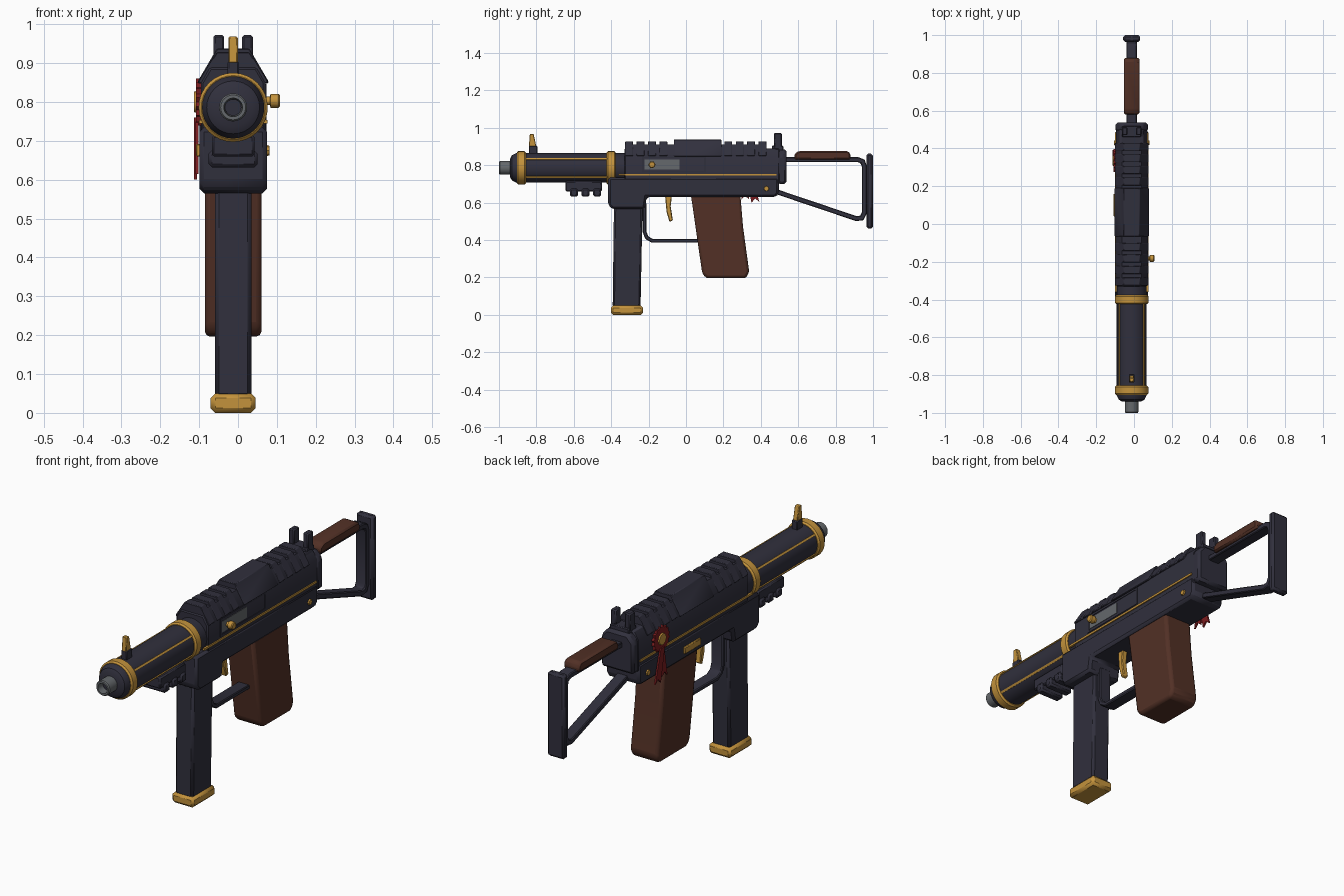
import bpy, bmesh, math
from mathutils import Vector

old = bpy.data.objects.get("Cube")
if old:
    bpy.data.objects.remove(old)

CX = -0.0125   # centre plane of the body
AXIS_Z = 0.786  # barrel height


def material(name, r, g, b):
    m = bpy.data.materials.new(name)
    m.use_nodes = True
    m.diffuse_color = (r, g, b, 1)
    m.node_tree.nodes["Principled BSDF"].inputs["Base Color"].default_value = (r, g, b, 1)
    return m


NAVY = material("dark navy metal", 0.030, 0.029, 0.046)
GOLD = material("gold trim", 0.55, 0.29, 0.045)
WOOD = material("dark brown wood", 0.085, 0.030, 0.019)
STEEL = material("grey steel", 0.13, 0.14, 0.15)
RED = material("red ribbon", 0.20, 0.012, 0.014)


def finish(name, bm, mat, bevel=0.0, segments=1):
    bmesh.ops.recalc_face_normals(bm, faces=bm.faces)
    me = bpy.data.meshes.new(name)
    bm.to_mesh(me)
    bm.free()
    me.materials.append(mat)
    ob = bpy.data.objects.new(name, me)
    bpy.context.collection.objects.link(ob)
    for p in me.polygons:
        p.use_smooth = True
    me.set_sharp_from_angle(angle=math.radians(32))
    if bevel:
        b = ob.modifiers.new("Bevel", "BEVEL")
        b.width, b.segments = bevel, segments
        b.limit_method = "ANGLE"
    return ob


def prism(name, points, lo, hi, axis, mat, bevel=0.0, segments=1):
    """Extrude an outline: (y, z) points along x, or (x, z) points along y."""
    bm = bmesh.new()
    place = (lambda a, b: (lo, a, b)) if axis == "x" else (lambda a, b: (a, lo, b))
    face = bm.faces.new([bm.verts.new(place(a, b)) for a, b in points])
    new = bmesh.ops.extrude_face_region(bm, geom=[face])["geom"]
    shift = Vector((hi - lo, 0, 0)) if axis == "x" else Vector((0, hi - lo, 0))
    bmesh.ops.translate(bm, vec=shift, verts=[v for v in new if isinstance(v, bmesh.types.BMVert)])
    return finish(name, bm, mat, bevel, segments)


def side(name, points, half, mat, bevel=0.0, segments=1):
    return prism(name, points, CX - half, CX + half, "x", mat, bevel, segments)


def box(name, x, y, z, mat, bevel=0.0):
    return prism(name, [(y[0], z[0]), (y[1], z[0]), (y[1], z[1]), (y[0], z[1])], *x, "x", mat, bevel)


def mid(half):
    return (CX - half, CX + half)


def lathe(name, profile, mat, sides=32, origin=(CX, 0, AXIS_Z), axis="y"):
    """Revolve (position along axis, radius) points."""
    bm = bmesh.new()
    rings = []
    for t, r in profile:
        ring = []
        for i in range(sides):
            a = math.tau * i / sides
            u, v = r * math.cos(a), r * math.sin(a)
            p = Vector((u, t, v)) if axis == "y" else Vector((t, u, v))
            ring.append(bm.verts.new(p + Vector(origin)))
        rings.append(ring)
    for a, b in zip(rings, rings[1:]):
        for i in range(sides):
            j = (i + 1) % sides
            bm.faces.new((a[i], a[j], b[j], b[i]))
    bm.faces.new(rings[0])
    bm.faces.new(rings[-1])
    return finish(name, bm, mat)


def strap(name, path, thick, half, mat, bevel=0.004):
    """Flat bar following a (y, z) path, mitred at the bends."""
    pts = [Vector(p) for p in path]
    left, right = [], []
    for i, p in enumerate(pts):
        d1 = (p - pts[i - 1]).normalized() if i else (pts[1] - p).normalized()
        d2 = (pts[i + 1] - p).normalized() if i < len(pts) - 1 else d1
        n = Vector((-d1.y - d2.y, d1.x + d2.x)).normalized()
        w = thick / 2 / max(0.5, n.dot(Vector((-d1.y, d1.x))))
        left.append(p + n * w)
        right.append(p - n * w)
    return side(name, [tuple(p) for p in left + right[::-1]], half, mat, bevel)


# Barrel, rings and muzzle
lathe("barrel_shroud", [(-0.88, 0.079), (-0.3, 0.079)], NAVY)
lathe("front_cap", [(-0.94, 0.05), (-0.93, 0.068), (-0.905, 0.08), (-0.89, 0.08)], NAVY)
lathe("muzzle", [(-0.92, 0.036), (-0.995, 0.036), (-1.0, 0.032), (-1.0, 0.024), (-0.96, 0.021)], STEEL)
lathe("bore", [(-0.965, 0.021), (-0.962, 0.021)], NAVY)
for name, y in (("front_ring", -0.88), ("rear_ring", -0.40)):
    lathe(name, [(y - 0.024, 0.082), (y - 0.017, 0.089), (y + 0.017, 0.089), (y + 0.024, 0.082)], GOLD)
for i, deg in enumerate((36, 144, 216, 324)):
    a = math.radians(deg)
    ob = box(f"barrel_stripe_{i}", (-0.004, 0.004), (-0.855, -0.42), (-0.005, 0.005), GOLD)
    ob.location = (CX + 0.079 * math.cos(a), 0, AXIS_Z + 0.079 * math.sin(a))
    ob.rotation_euler.y = -a

# Front sight
box("front_sight_base", mid(0.015), (-0.84, -0.795), (0.85, 0.905), NAVY, 0.004)
side("front_sight", [(-0.84, 0.9), (-0.80, 0.9), (-0.815, 0.968), (-0.835, 0.968)], 0.012, GOLD, 0.003)

# Lower accessory rail
box("under_rail", mid(0.055), (-0.645, -0.45), (0.66, 0.715), NAVY, 0.006)
for i in range(3):
    y = -0.62 + i * 0.062
    box(f"under_rail_tooth_{i}", mid(0.063), (y, y + 0.042), (0.632, 0.675), NAVY, 0.008)

# Receiver
side("lower_receiver", [(-0.417, 0.735), (-0.417, 0.59), (-0.395, 0.565), (-0.22, 0.565), (-0.21, 0.63),
                        (0.48, 0.63), (0.497, 0.65), (0.497, 0.735)], 0.087, NAVY, 0.012)


def section(half, low, high, chamfer, top):
    return [(CX - half, low), (CX + half, low), (CX + half, high - chamfer),
            (CX + top, high), (CX - top, high), (CX - half, high - chamfer)]


prism("upper_receiver", section(0.083, 0.70, 0.89, 0.04, 0.06), -0.33, 0.5, "y", NAVY, 0.006)
prism("rear_cap", section(0.086, 0.70, 0.885, 0.035, 0.055), 0.488, 0.538, "y", NAVY, 0.012)
for s in (-1, 1):
    x = CX + s * 0.083
    box(f"body_stripe_{s}", (x - 0.005, x + 0.005), (-0.36, 0.485), (0.744, 0.754), GOLD)
    lathe(f"pin_{s}", [(-0.005, 0.015), (0.005, 0.012)] if s > 0 else [(-0.005, 0.012), (0.005, 0.015)],
          GOLD, 8, (CX + s * 0.089, 0.43, 0.675), "x")

# Top rail: low base, central hump and teeth
prism("rail_base", section(0.086, 0.85, 0.912, 0.056, 0.052), -0.325, 0.43, "y", NAVY)
prism("rail_hump", section(0.091, 0.848, 0.937, 0.084, 0.042), -0.065, 0.19, "y", NAVY, 0.005)
for start in (-0.325, 0.205):
    for i in range(4):
        y = start + i * 0.061
        prism("rail_tooth", section(0.089, 0.85, 0.928, 0.073, 0.042), y, y + 0.042, "y", NAVY, 0.004)

# Rear sight
box("rear_sight_base", mid(0.05), (0.46, 0.52), (0.87, 0.905), NAVY, 0.004)
for s in (-1, 1):
    x = CX + s * 0.037
    box(f"rear_sight_post_{s}", (x - 0.014, x + 0.014), (0.47, 0.513), (0.89, 0.972), NAVY, 0.005)

# Ejection port with bolt and charging knob
port = CX + 0.083
for name, y, z in (("port_top", (-0.235, 0.107), (0.838, 0.846)), ("port_bottom", (-0.235, 0.107), (0.762, 0.77)),
                   ("port_front", (-0.235, -0.225), (0.762, 0.846)), ("port_back", (0.097, 0.107), (0.762, 0.846))):
    box(name, (port - 0.002, port + 0.003), y, z, NAVY)
box("bolt", (port - 0.002, port + 0.002), (-0.222, -0.035), (0.778, 0.83), STEEL)
lathe("charging_knob", [(-0.01, 0.011), (0.012, 0.011), (0.014, 0.018), (0.034, 0.018), (0.038, 0.014)],
      GOLD, 12, (0.07, -0.182, 0.803), "x")

# Magazine
side("magazine", [(-0.385, 0.6), (-0.232, 0.6), (-0.243, 0.04), (-0.392, 0.04)], 0.047, NAVY, 0.01)
box("magazine_base", mid(0.058), (-0.402, -0.23), (0.0, 0.05), GOLD, 0.012)

# Grip, trigger and guard
side("grip", [(0.025, 0.65), (0.29, 0.65), (0.305, 0.47), (0.338, 0.23), (0.32, 0.196), (0.11, 0.196),
              (0.087, 0.22)], 0.073, WOOD, 0.014, 2)
side("trigger", [(-0.112, 0.64), (-0.075, 0.64), (-0.082, 0.58), (-0.07, 0.505), (-0.088, 0.497),
                 (-0.104, 0.55)], 0.014, GOLD, 0.004)
strap("trigger_guard", [(-0.222, 0.6), (-0.222, 0.445), (-0.21, 0.413), (-0.18, 0.396), (0.09, 0.396)],
      0.02, 0.03, NAVY)

# Folding stock
strap("stock_frame", [(0.52, 0.83), (0.92, 0.83), (0.945, 0.82), (0.953, 0.795), (0.953, 0.545),
                      (0.94, 0.518), (0.91, 0.515), (0.48, 0.66)], 0.026, 0.028, NAVY)
side("cheek_rest", [(0.58, 0.83), (0.88, 0.83), (0.88, 0.86), (0.865, 0.877), (0.605, 0.877),
                    (0.58, 0.862)], 0.041, WOOD, 0.008)
box("butt_plate", mid(0.045), (0.964, 1.0), (0.462, 0.862), NAVY, 0.01)

# Left side badge plate, rosette and ribbon tails
left = CX - 0.083
box("badge_plate", (left - 0.013, left), (0.04, 0.16), (0.66, 0.692), GOLD, 0.003)
petals = 16
ruffle = []
for i in range(petals * 2):
    r = 0.062 if i % 2 else 0.053
    a = math.tau * i / (petals * 2)
    ruffle.append((0.335 + r * math.cos(a), 0.80 + r * math.sin(a)))
prism("rosette", ruffle, left - 0.012, left + 0.002, "x", RED)
lathe("rosette_centre", [(-0.006, 0.026), (0.006, 0.03)], GOLD, 16, (left - 0.012, 0.335, 0.80), "x")
for i, (y, z) in enumerate(((0.315, 0.615), (0.37, 0.6))):
    prism(f"ribbon_tail_{i}", [(0.32, 0.76), (0.35, 0.76), (y + 0.022, z + 0.004), (y, z + 0.022),
                               (y - 0.02, z)], left - 0.014 - i * 0.004, left - 0.006 - i * 0.004, "x", RED)
